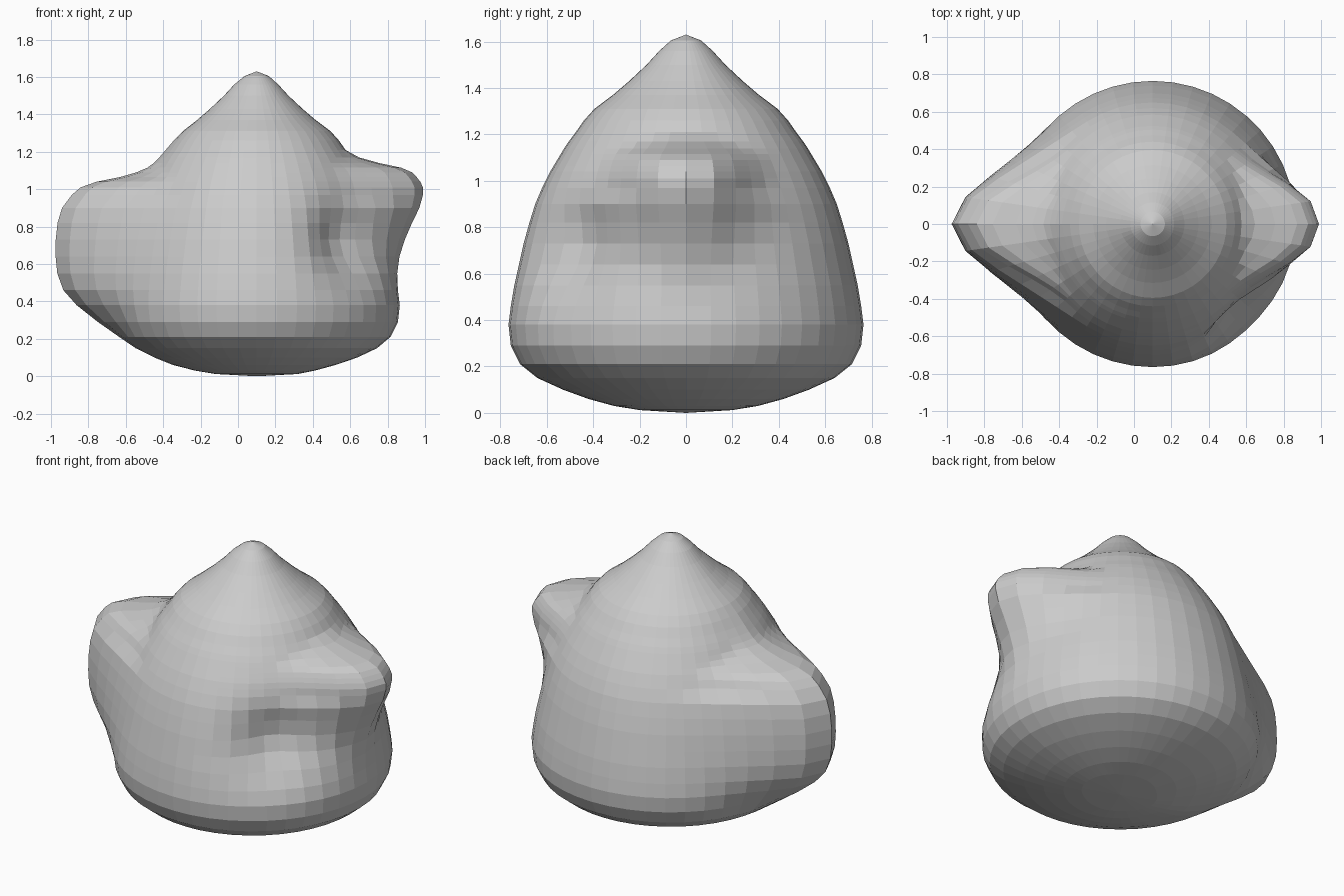
import bpy, bmesh
from math import sin, cos, tau, sqrt, exp, radians, atan2, pi

if "Cube" in bpy.data.objects:
    bpy.data.objects.remove(bpy.data.objects["Cube"])

# level: height, body radius, left lobe reach, right lobe reach
LEVELS = [
    (0.012, 0.20, -0.12, 0.32), (0.03, 0.31, -0.23, 0.41), (0.06, 0.42, -0.35, 0.52),
    (0.10, 0.53, -0.45, 0.64), (0.15, 0.64, -0.55, 0.745), (0.21, 0.715, -0.64, 0.805),
    (0.29, 0.755, -0.76, 0.84), (0.38, 0.765, -0.88, 0.845), (0.46, 0.755, -0.955, 0.85),
    (0.55, 0.74, -0.99, 0.855), (0.64, 0.72, -1.0, 0.87), (0.73, 0.70, -1.0, 0.90),
    (0.82, 0.675, -0.99, 0.94), (0.90, 0.65, -0.965, 0.98), (0.97, 0.62, -0.91, 1.0),
    (1.01, 0.60, -0.86, 1.0), (1.04, 0.585, -0.77, 0.985), (1.065, 0.57, -0.64, 0.965),
    (1.09, 0.555, -0.55, 0.94), (1.115, 0.54, -0.49, 0.88), (1.14, 0.525, -0.455, 0.76),
    (1.17, 0.505, -0.425, 0.65), (1.21, 0.475, -0.39, 0.56), (1.26, 0.44, -0.345, 0.51),
    (1.31, 0.395, -0.29, 0.465), (1.37, 0.315, -0.22, 0.39), (1.43, 0.245, -0.15, 0.32),
    (1.50, 0.17, -0.075, 0.26), (1.56, 0.115, -0.02, 0.21), (1.605, 0.065, 0.035, 0.165)]
CX, SEG = 0.1, 44


def ray_circle(a, cx, r):
    """Far distance along angle a to a circle centred on the x axis."""
    d = r * r - (cx * sin(a)) ** 2
    return cx * cos(a) + sqrt(d) if d >= 0 else 0


def section(z, body, left, right):
    """Rounded body blended with a left and a right lobe."""
    tips = []
    for reach, side, rad in ((left, -1, 0.15), (right, 1, 0.19)):
        rad = min(rad, body * 0.9)
        tips.append((reach - CX - side * rad, rad))
    power = 1.0 if z < 0.95 else 0.85
    out = []
    for i in range(SEG):
        a = tau * i / SEG
        r = body
        for c, rad in tips:
            for k in range(31):
                t = k / 30
                r = max(r, ray_circle(a, c * t, body + (rad - body) * t ** power))
        # hollow under the right lobe, front side only
        da = atan2(sin(a + radians(45)), cos(a + radians(45)))
        r -= 0.13 * exp(-(da / radians(17)) ** 2 - ((z - 0.70) / 0.20) ** 2)
        out.append(r)
    return [0.15 * out[i - 1] + 0.7 * out[i] + 0.15 * out[(i + 1) % SEG] for i in range(SEG)]


# Body: stacked sections closed by a bottom and a top point
bm = bmesh.new()
rings = []
for z, body, left, right in LEVELS:
    rs = section(z, body, left, right)
    rings.append([bm.verts.new((CX + r * cos(tau * i / SEG), r * sin(tau * i / SEG), z))
                  for i, r in enumerate(rs)])
for lo, hi in zip(rings, rings[1:]):
    for i in range(SEG):
        j = (i + 1) % SEG
        bm.faces.new((lo[i], lo[j], hi[j], hi[i]))
bottom = bm.verts.new((CX, 0, 0))
top = bm.verts.new((CX, 0, 1.63))
for i in range(SEG):
    j = (i + 1) % SEG
    bm.faces.new((bottom, rings[0][j], rings[0][i]))
    bm.faces.new((top, rings[-1][i], rings[-1][j]))
bmesh.ops.recalc_face_normals(bm, faces=bm.faces)
mesh = bpy.data.meshes.new("lobed_body")
bm.to_mesh(mesh)
bm.free()
obj = bpy.data.objects.new("lobed_body", mesh)
bpy.context.collection.objects.link(obj)
